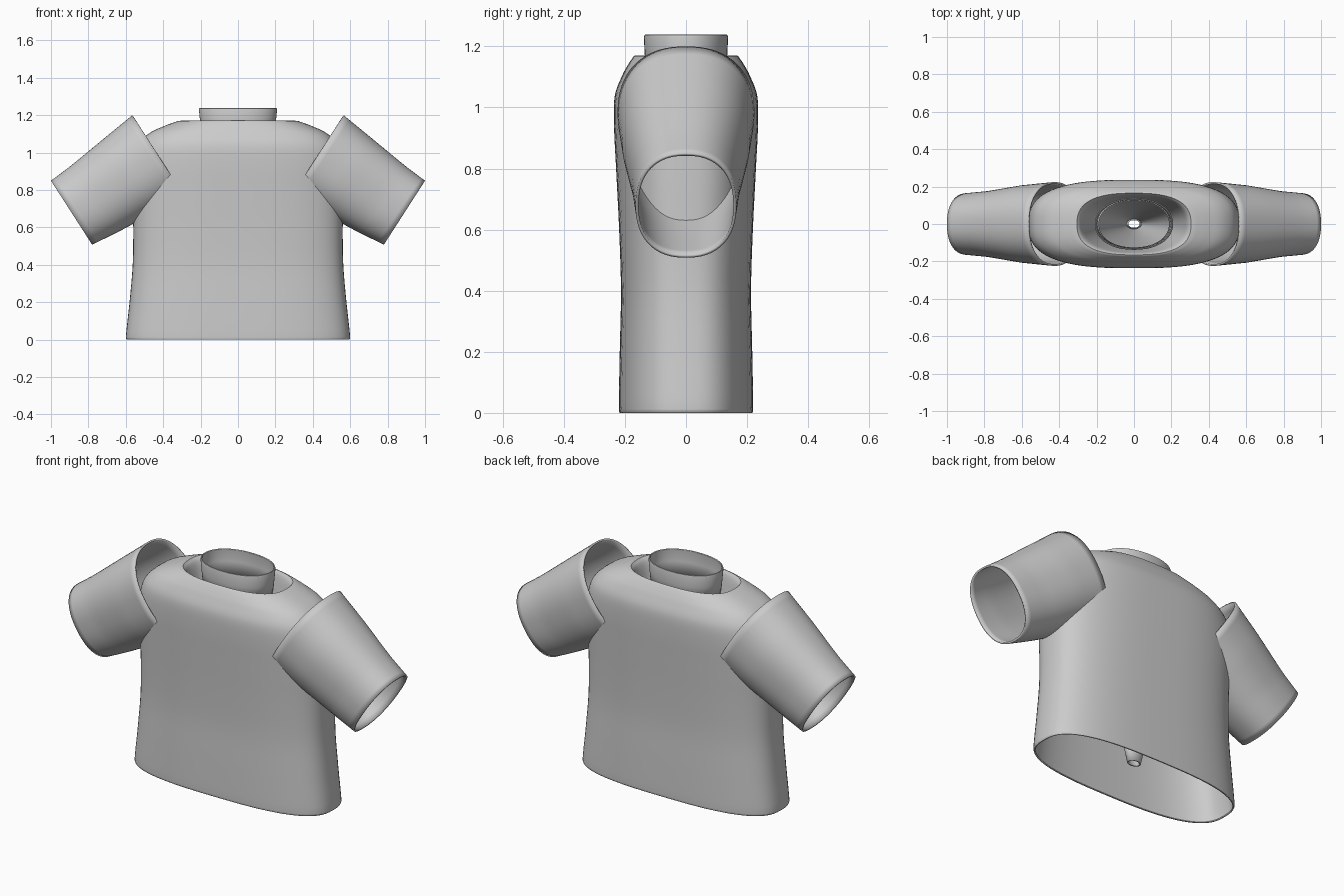
import bpy, bmesh, math
from mathutils import Vector

if "Cube" in bpy.data.objects:
    bpy.data.objects.remove(bpy.data.objects["Cube"])

SEG = 72


def spow(v, p):
    return math.copysign(abs(v) ** p, v)


def smooth_path(rows, steps=5):
    """Catmull-Rom interpolation of profile rows."""
    rows = [Vector(r) for r in rows]
    out = []
    for i in range(len(rows) - 1):
        p0, p1 = rows[max(i - 1, 0)], rows[i]
        p2, p3 = rows[i + 1], rows[min(i + 2, len(rows) - 1)]
        d = [(p2 - p0) / 2, (p3 - p1) / 2]
        # scale tangents by local spacing so uneven rows do not overshoot
        l0, l1, l2 = (p1 - p0).length, (p2 - p1).length, (p3 - p2).length
        d[0] = (p2 - p0) * (l1 / (l0 + l1))
        d[1] = (p3 - p1) * (l1 / (l1 + l2))
        for k in range(steps):
            t = k / steps
            out.append((2*t**3 - 3*t**2 + 1) * p1 + (t**3 - 2*t**2 + t) * d[0]
                       + (-2*t**3 + 3*t**2) * p2 + (t**3 - t**2) * d[1])
    out.append(rows[-1])
    return out


def loft(name, rings, thickness):
    """Skin superellipse rings (centre, u axis, half u, half y, exponent)."""
    bm = bmesh.new()
    loops = []
    for c, u, a, b, n in rings:
        loop = []
        for i in range(SEG):
            t = 2 * math.pi * i / SEG
            p = (Vector(c) + Vector(u) * a * spow(math.cos(t), 2 / n)
                 + Vector((0, b * spow(math.sin(t), 2 / n), 0)))
            loop.append(bm.verts.new(p))
        loops.append(loop)
    for l0, l1 in zip(loops, loops[1:]):
        for i in range(SEG):
            j = (i + 1) % SEG
            bm.faces.new((l0[i], l0[j], l1[j], l1[i]))
    me = bpy.data.meshes.new(name)
    bm.to_mesh(me)
    bm.free()
    ob = bpy.data.objects.new(name, me)
    bpy.context.collection.objects.link(ob)
    sol = ob.modifiers.new("cloth", 'SOLIDIFY')
    sol.thickness = thickness
    sol.offset = -1
    bpy.ops.object.select_all(action='DESELECT')
    ob.select_set(True)
    bpy.context.view_layer.objects.active = ob
    bpy.ops.object.shade_smooth_by_angle(angle=math.radians(40))
    return ob


X = (1, 0, 0)

# Body: hem, waist, chest, shoulders (z, half width, half depth, exponent)
outer = smooth_path([
    (0.0, 0.596, 0.218, 2.8), (0.012, 0.60, 0.22, 2.8), (0.2, 0.58, 0.217, 2.8),
    (0.4, 0.563, 0.213, 2.8), (0.6, 0.56, 0.219, 2.8), (0.8, 0.563, 0.229, 2.8),
    (0.95, 0.56, 0.236, 2.8), (1.04, 0.535, 0.233, 2.8), (1.10, 0.48, 0.211, 2.8),
    (1.14, 0.40, 0.190, 2.7), (1.168, 0.325, 0.171, 2.6)])
# Neck opening turning inward and narrowing to a funnel inside the body
inner = smooth_path([
    (1.171, 0.305, 0.165, 2.6), (1.15, 0.288, 0.155, 2.5), (1.10, 0.272, 0.147, 2.4),
    (0.8, 0.20, 0.11, 2.2), (0.4, 0.10, 0.06, 2.0), (0.09, 0.03, 0.02, 2.0)])
loft("shirt_body", [((0, 0, r[0]), X, r[1], r[2], r[3]) for r in outer + inner], 0.008)

# Collar: upright band standing in the neck opening
collar = [(1.08, 0.193, 0.131), (1.17, 0.203, 0.135), (1.23, 0.209, 0.138),
          (1.237, 0.207, 0.136), (1.239, 0.203, 0.133)]
loft("collar", [((0, 0, z), X, a, b, 2.15) for z, a, b in collar], 0.006)

# Sleeves: tapered open tubes sloping down from the shoulders
top = smooth_path([(0.565, 1.20), (0.72, 1.073), (0.90, 0.925), (1.0, 0.85)])
low = smooth_path([(0.285, 0.765), (0.44, 0.685), (0.62, 0.587), (0.78, 0.508)])
depth = smooth_path([(0.224, 0), (0.208, 0), (0.177, 0), (0.165, 0)])
for side, name in ((1, "sleeve_left"), (-1, "sleeve_right")):
    rings = []
    for p, q, d in zip(top, low, depth):
        c, u = (p + q) / 2, p - q
        h = u.length / 2
        u = u.normalized()
        rings.append(((side * c.x, 0, c.y), (side * u.x, 0, u.y), h, d[0], 2.3))
    # mirrored side is skinned in reverse so its normals also face outward
    sleeve = loft(name, rings, 0.01)
    bm = bmesh.new()
    bm.from_mesh(sleeve.data)
    vol = sum((f.normal.dot(f.calc_center_median() - Vector((side * 0.66, 0, 0.83))) for f in bm.faces))
    if vol < 0:
        bmesh.ops.reverse_faces(bm, faces=bm.faces)
    bm.to_mesh(sleeve.data)
    bm.free()
